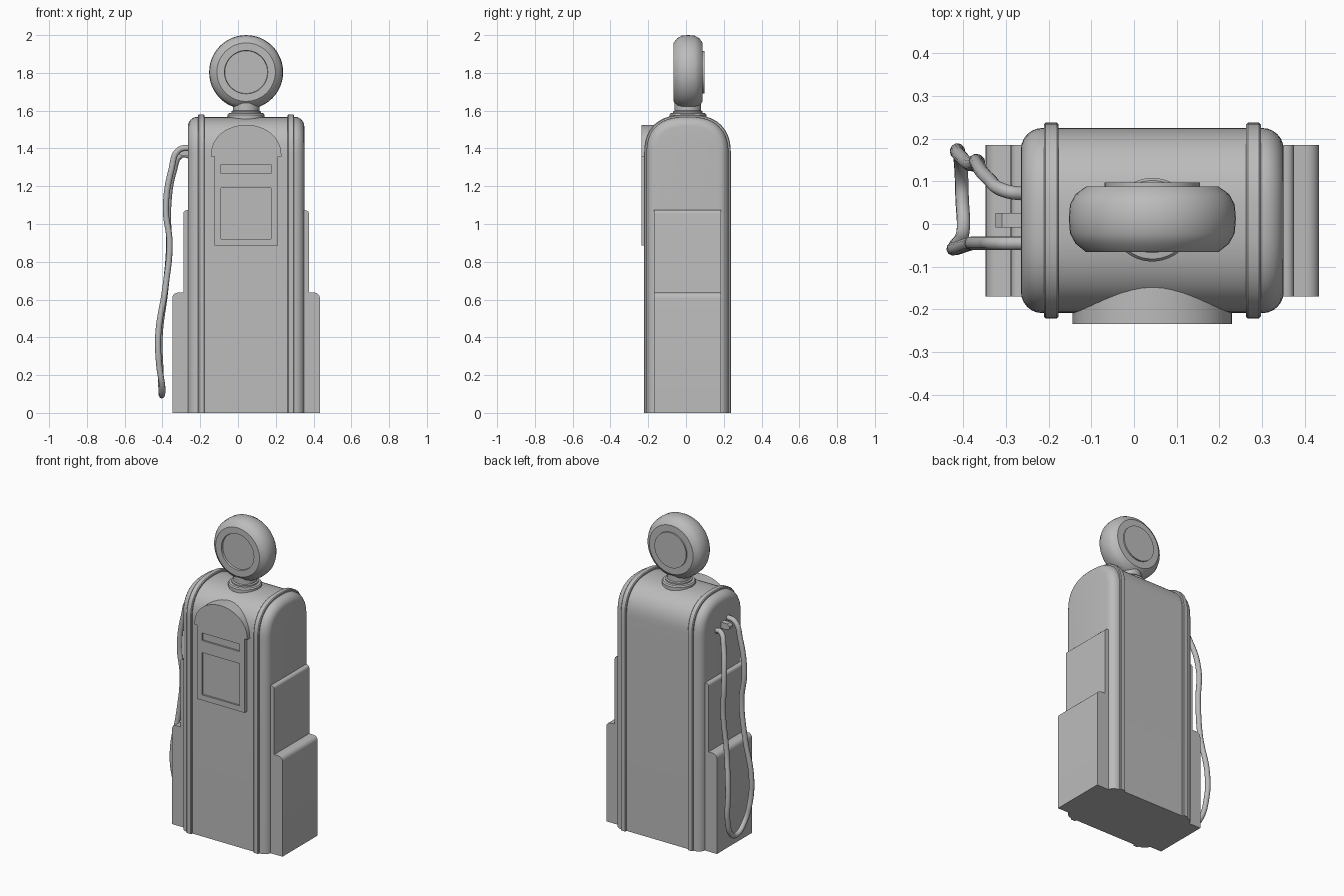
import bpy, bmesh, math
from mathutils import Vector

if "Cube" in bpy.data.objects:
    bpy.data.objects.remove(bpy.data.objects["Cube"])

CX, CY = 0.043, 0.008
grey = bpy.data.materials.new("plain grey")
grey.diffuse_color = (0.5, 0.5, 0.5, 1)
grey.use_nodes = True
grey.node_tree.nodes["Principled BSDF"].inputs["Base Color"].default_value = grey.diffuse_color


def finish(ob, angle=35):
    if not ob.data.materials:
        ob.data.materials.append(grey)
    bpy.ops.object.select_all(action='DESELECT')
    ob.select_set(True)
    bpy.context.view_layer.objects.active = ob
    bpy.ops.object.shade_smooth_by_angle(angle=math.radians(angle))
    return ob


def loft(name, rings, close_ends=True, angle=35):
    """Skin a list of closed rings with equal point counts."""
    bm = bmesh.new()
    vs = [[bm.verts.new(p) for p in r] for r in rings]
    n = len(vs[0])
    for a, b in zip(vs, vs[1:]):
        for i in range(n):
            j = (i + 1) % n
            bm.faces.new((a[i], a[j], b[j], b[i]))
    if close_ends:
        bm.faces.new(vs[0])
        bm.faces.new(vs[-1])
    bmesh.ops.recalc_face_normals(bm, faces=bm.faces)
    me = bpy.data.meshes.new(name)
    bm.to_mesh(me)
    bm.free()
    ob = bpy.data.objects.new(name, me)
    bpy.context.collection.objects.link(ob)
    return finish(ob, angle)


def extrude_y(name, pts, y0, y1):
    return loft(name, [[(x, y, z) for x, z in pts] for y in (y0, y1)])


def turned(name, profile, place, n=48):
    """Lathe a (radius, height) profile; place maps (u, v, h) to a point."""
    rings = []
    for r, h in profile:
        rings.append([place(r * math.cos(2 * math.pi * i / n),
                            r * math.sin(2 * math.pi * i / n), h) for i in range(n)])
    return loft(name, rings)


# Cabinet: arched cross-section swept along x, with two raised ribs
def section(x, inset):
    a, b, start = 0.217 - inset, 0.2 - inset, 1.367
    ring = [(x, CY - a, 0)]
    steps = 28
    for i in range(steps + 1):
        t = math.pi * (1 - i / steps)
        c, s = math.cos(t), max(math.sin(t), 0)
        ring.append((x, CY + a * math.copysign(abs(c) ** 0.8, c), start + b * s ** 0.8))
    ring.append((x, CY + a, 0))
    return ring


half = []
R, END = 0.05, 0.308
for i in range(7):
    t = math.pi / 2 * i / 6
    half.append((END - R + R * math.cos(t), R - R * math.sin(t)))
half += [(0.2545, 0), (0.2545, -0.008), (0.250, -0.0125), (0.224, -0.0125),
         (0.2195, -0.008), (0.2195, 0)]
stations = [(-x, d) for x, d in half] + [(x, d) for x, d in reversed(half)]
loft("cabinet", [section(CX + x, d) for x, d in stations], angle=32)


# Stepped side boxes with rounded upper edges
def step_box(name, hw, top, r):
    pts = [(CX - hw, 0)]
    for sgn in (-1, 1):
        arc = [(CX + sgn * (hw - r + r * math.cos(math.pi / 2 * i / 5)),
                top - r + r * math.sin(math.pi / 2 * i / 5)) for i in range(6)]
        pts += arc if sgn < 0 else arc[::-1]
    pts.append((CX + hw, 0))
    return extrude_y(name, pts, -0.17, 0.185)


step_box("lower_side_step", 0.391, 0.637, 0.03)
step_box("upper_side_step", 0.332, 1.073, 0.018)

# Front dial panel with arched head and small shoulders
panel = [(CX - 0.168, 0.885), (CX - 0.168, 1.357)]
for i in range(25):
    t = math.pi * (1 - i / 24)
    panel.append((CX + 0.187 * math.cos(t), 1.357 + 0.168 * math.sin(t) ** 0.9 if 0 < i < 24 else 1.357))
panel += [(CX + 0.168, 1.357), (CX + 0.168, 0.885)]
dial = extrude_y("dial_panel", panel, -0.235, -0.10)

# Recessed slot and window in the panel
for name, z0, z1 in (("slot_cutter", 1.267, 1.315), ("window_cutter", 0.92, 1.19)):
    x0, x1 = CX - 0.134, CX + 0.131
    cut = extrude_y(name, [(x0, z0), (x0, z1), (x1, z1), (x1, z0)], -0.3, -0.224)
    mod = dial.modifiers.new(name, 'BOOLEAN')
    mod.operation = 'DIFFERENCE'
    mod.solver = 'EXACT'
    mod.object = cut
    bpy.context.view_layer.objects.active = dial
    bpy.ops.object.modifier_apply(modifier=name)
    bpy.data.objects.remove(cut)
finish(dial)

# Neck under the globe
turned("globe_neck",
       [(0.098, 1.54), (0.098, 1.578), (0.092, 1.586), (0.078, 1.588), (0.078, 1.596),
        (0.070, 1.600), (0.070, 1.64)],
       lambda u, v, h: (CX + u, 0.01 + v, h))

# Round globe: recessed face in front, raised disc at the back
turned("globe",
       [(0.113, -0.054), (0.115, -0.066), (0.155, -0.066), (0.180, -0.046), (0.193, -0.022),
        (0.196, 0.012), (0.193, 0.046), (0.180, 0.070), (0.155, 0.088), (0.112, 0.088),
        (0.112, 0.097)],
       lambda u, v, h: (CX + u, h, 1.804 + v))

# Hanging hose
path = [(-0.25, 0.07, 1.36), (-0.30, 0.077, 1.365), (-0.34, 0.105, 1.28), (-0.37, 0.145, 1.08),
        (-0.365, 0.145, 0.88), (-0.385, 0.14, 0.65), (-0.415, 0.168, 0.4), (-0.41, 0.165, 0.22),
        (-0.405, 0.12, 0.115), (-0.403, 0.06, 0.093), (-0.40, -0.01, 0.13), (-0.418, -0.05, 0.26),
        (-0.422, -0.058, 0.42), (-0.385, -0.047, 0.66), (-0.362, -0.045, 0.9),
        (-0.382, -0.045, 1.08), (-0.352, -0.045, 1.29), (-0.315, -0.045, 1.39),
        (-0.25, -0.045, 1.405)]
cu = bpy.data.curves.new("hose", 'CURVE')
cu.dimensions = '3D'
cu.bevel_depth = 0.016
cu.bevel_resolution = 3
cu.resolution_u = 8
cu.use_fill_caps = True
sp = cu.splines.new('BEZIER')
sp.bezier_points.add(len(path) - 1)
for bp, p in zip(sp.bezier_points, path):
    bp.co = Vector(p)
    bp.handle_left_type = bp.handle_right_type = 'AUTO'
hose = bpy.data.objects.new("hose", cu)
bpy.context.collection.objects.link(hose)
bpy.ops.object.select_all(action='DESELECT')
hose.select_set(True)
bpy.context.view_layer.objects.active = hose
bpy.ops.object.convert(target='MESH')
finish(bpy.context.view_layer.objects.active, 60)

# Small hook on the side that holds the hose end
extrude_y("hose_hook", [(-0.25, 1.36), (-0.25, 1.40), (-0.31, 1.40), (-0.325, 1.385),
                        (-0.325, 1.37), (-0.29, 1.36)], -0.008, 0.026)
